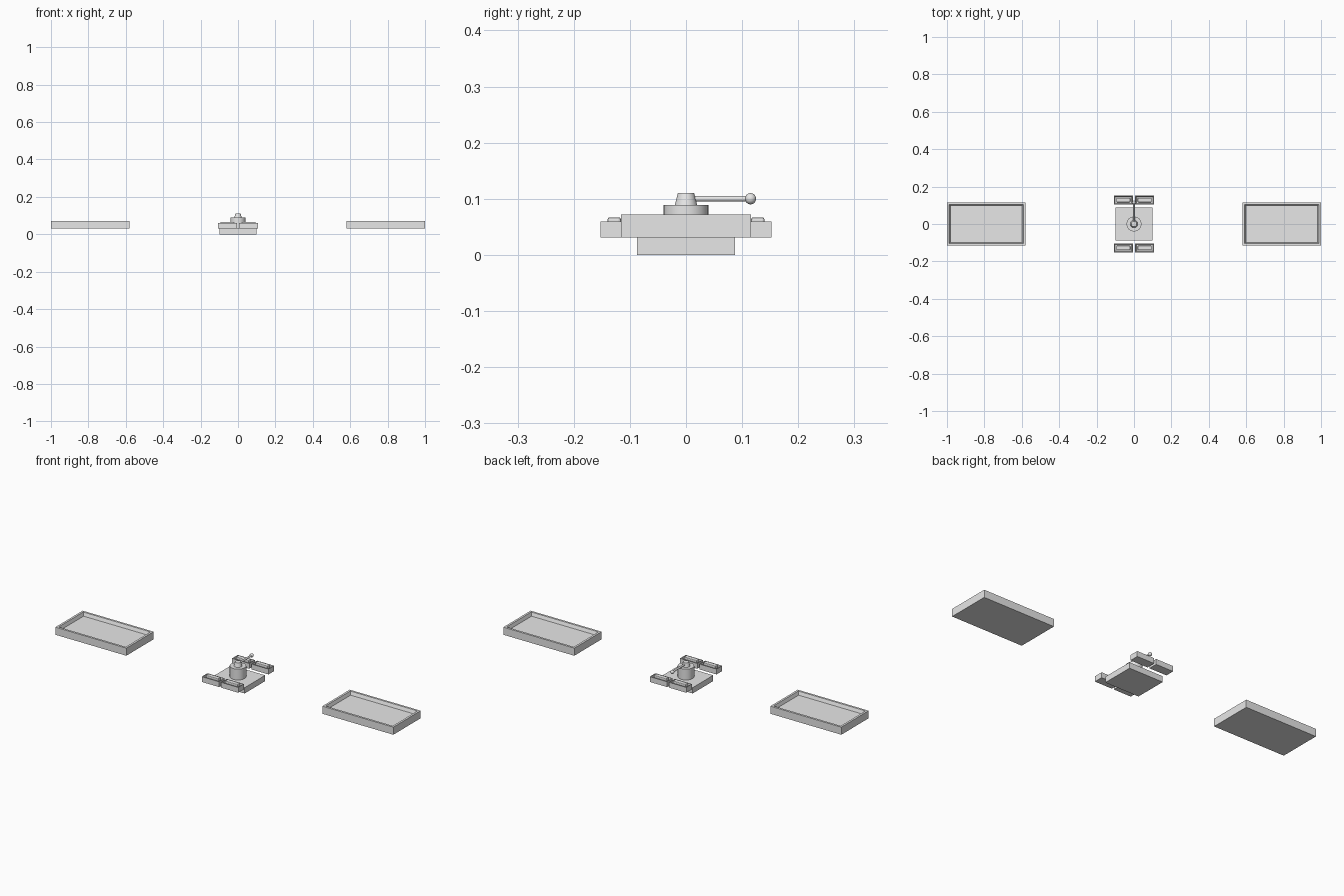
import bpy, bmesh
from mathutils import Matrix, Vector

if "Cube" in bpy.data.objects:
    bpy.data.objects.remove(bpy.data.objects["Cube"])

grey = bpy.data.materials.new("light grey")
grey.diffuse_color = (0.8, 0.8, 0.8, 1)
grey.use_nodes = True
grey.node_tree.nodes["Principled BSDF"].inputs["Base Color"].default_value = grey.diffuse_color


def finish(name, bm, loc, smooth=False):
    bmesh.ops.recalc_face_normals(bm, faces=bm.faces)
    mesh = bpy.data.meshes.new(name)
    bm.to_mesh(mesh)
    bm.free()
    mesh.materials.append(grey)
    ob = bpy.data.objects.new(name, mesh)
    ob.location = loc
    bpy.context.collection.objects.link(ob)
    if smooth:
        bpy.ops.object.select_all(action='DESELECT')
        ob.select_set(True)
        bpy.context.view_layer.objects.active = ob
        bpy.ops.object.shade_smooth_by_angle(angle=0.6)
    return ob


def box(name, loc, size, rim=0, slope=0, depth=0, bevel=0):
    """Box standing on loc, with an optional sloped recess or rounded top."""
    bm = bmesh.new()
    bmesh.ops.create_cube(bm, size=1, matrix=Matrix.Translation((0, 0, size[2] / 2))
                          @ Matrix.Diagonal((*size, 1)))
    top = max(bm.faces, key=lambda f: f.calc_center_median().z)
    if rim:
        bmesh.ops.inset_region(bm, faces=[top], thickness=rim)
        bmesh.ops.inset_region(bm, faces=[top], thickness=slope)
        bmesh.ops.translate(bm, verts=top.verts, vec=(0, 0, -depth))
    if bevel:
        edges = [e for e in bm.edges if max(v.co.z for v in e.verts) > 0.001]
        bmesh.ops.bevel(bm, geom=edges, offset=bevel, segments=2, profile=0.5,
                        affect='EDGES')
    return finish(name, bm, loc)


def cylinder(name, loc, r1, r2, height, axis=(0, 0, 1), sides=32):
    bm = bmesh.new()
    rot = Vector((0, 0, 1)).rotation_difference(Vector(axis)).to_matrix().to_4x4()
    bmesh.ops.create_cone(bm, cap_ends=True, segments=sides, radius1=r1, radius2=r2,
                          depth=height,
                          matrix=rot @ Matrix.Translation((0, 0, height / 2)))
    return finish(name, bm, loc, True)


# Centre plate with its turret
box("base_plate", (0, 0, 0), (0.2, 0.174, 0.031))
cylinder("turret", (0, 0, 0.031), 0.04, 0.04, 0.0575)
cylinder("knob", (0, 0, 0.0885), 0.02, 0.0145, 0.022)

# Lever pointing back, with a ball end
cylinder("lever", (0, 0, 0.1), 0.005, 0.005, 0.115, (0, 1, 0), 16)
bm = bmesh.new()
bmesh.ops.create_uvsphere(bm, u_segments=24, v_segments=12, radius=0.01)
finish("lever_ball", bm, (0, 0.115, 0.1), True)

# Side trays and the four recessed blocks with raised bars
for sx, side in ((-1, "left"), (1, "right")):
    box(f"tray_{side}", (sx * 0.79, 0, 0.031), (0.42, 0.231, 0.0405),
        rim=0.016, slope=0.009, depth=0.018)
    for sy, end in ((-1, "front"), (1, "back")):
        x, y = sx * 0.057, sy * 0.128
        box(f"block_{end}_{side}", (x, y, 0.031), (0.102, 0.048, 0.0285),
            rim=0.005, slope=0.004, depth=0.01)
        box(f"bar_{end}_{side}", (x, y, 0.049), (0.074, 0.024, 0.018), bevel=0.004)
